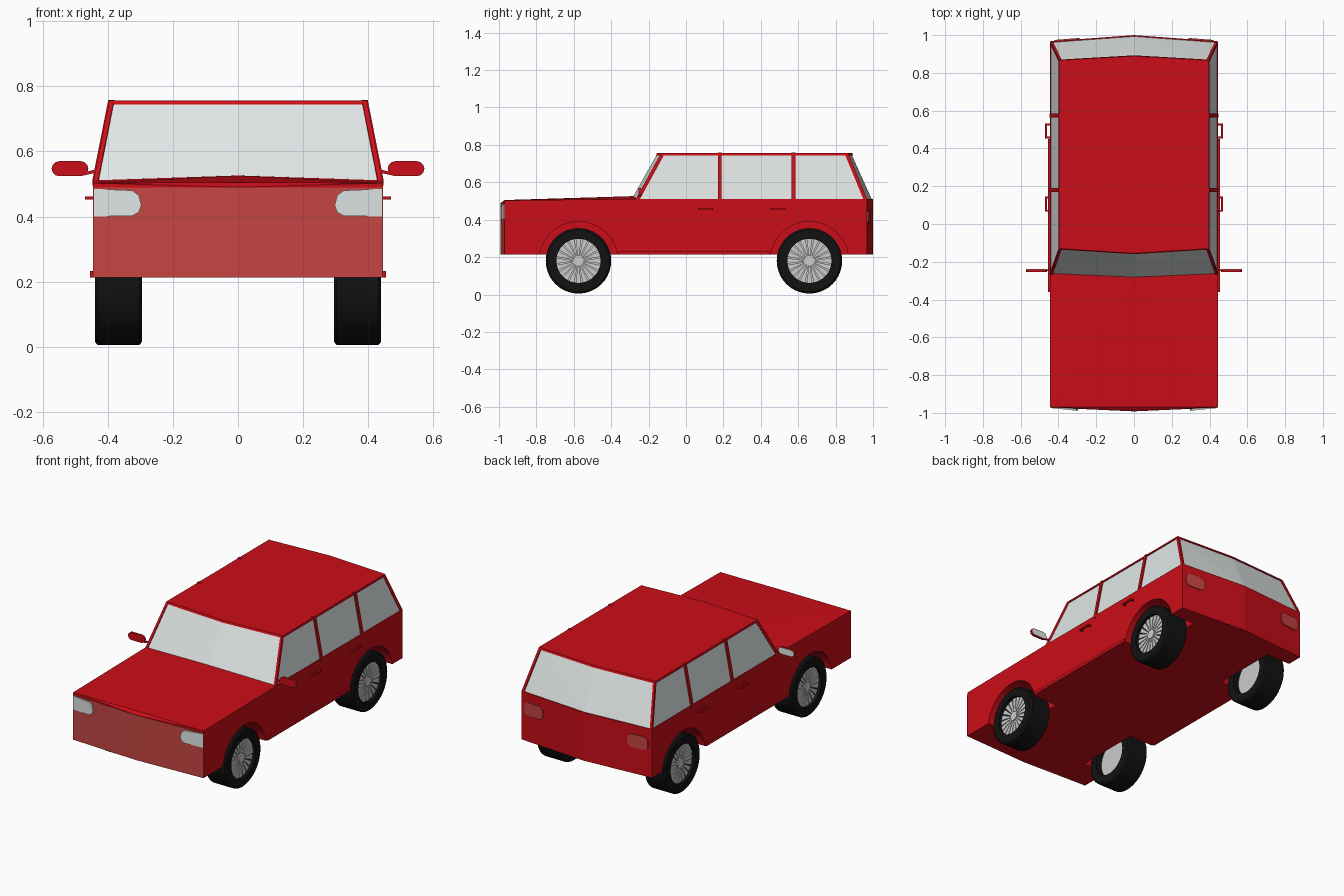
import bpy, bmesh, math
from mathutils import Vector
from itertools import product

if "Cube" in bpy.data.objects:
    bpy.data.objects.remove(bpy.data.objects["Cube"])


def material(name, rgb):
    m = bpy.data.materials.new(name)
    m.diffuse_color = (*rgb, 1)
    m.use_nodes = True
    m.node_tree.nodes["Principled BSDF"].inputs["Base Color"].default_value = m.diffuse_color
    return m


RED = material("red_paint", (0.6, 0.004, 0.009))
PALE = material("pale_red", (0.56, 0.06, 0.055))
GLASS = material("glass", (0.74, 0.79, 0.78))
RUBBER = material("rubber", (0.006, 0.006, 0.006))
METAL = material("metal", (0.7, 0.69, 0.67))


def add(name, bm, mat):
    bmesh.ops.recalc_face_normals(bm, faces=bm.faces)
    me = bpy.data.meshes.new(name)
    bm.to_mesh(me)
    bm.free()
    me.materials.append(mat)
    ob = bpy.data.objects.new(name, me)
    bpy.context.collection.objects.link(ob)
    return ob


def hull(name, pts, mat):
    """Convex solid around a few points."""
    bm = bmesh.new()
    for p in pts:
        bm.verts.new(p)
    res = bmesh.ops.convex_hull(bm, input=bm.verts)
    loose = {v for v in res["geom_interior"] + res["geom_unused"]
             if isinstance(v, bmesh.types.BMVert) and not v.link_faces}
    bmesh.ops.delete(bm, geom=list(loose), context='VERTS')
    bmesh.ops.dissolve_limit(bm, angle_limit=0.002, verts=bm.verts, edges=bm.edges)
    return add(name, bm, mat)


def bar(name, p, q, h, mat=RED):
    """Straight square bar of half thickness h."""
    corners = [Vector(c) * h for c in product((-1, 1), repeat=3)]
    return hull(name, [Vector(e) + c for e in (p, q) for c in corners], mat)


def box(name, xs, ys, zs, mat):
    return hull(name, list(product(xs, ys, zs)), mat)


def lathe(name, profile, y, z, mat, n=40):
    """Closed (x, radius) profile turned round an axle parallel to x."""
    bm = bmesh.new()
    rings = []
    for i in range(n):
        a = math.tau * i / n
        rings.append([bm.verts.new((x, y + r * math.cos(a), z + r * math.sin(a)))
                      for x, r in profile])
    k = len(profile)
    for i in range(n):
        a, b = rings[i], rings[(i + 1) % n]
        for j in range(k):
            bm.faces.new((a[j], a[(j + 1) % k], b[(j + 1) % k], b[j]))
    ob = add(name, bm, mat)
    bpy.ops.object.select_all(action='DESELECT')
    ob.select_set(True)
    bpy.context.view_layer.objects.active = ob
    bpy.ops.object.shade_smooth_by_angle(angle=math.radians(30))
    return ob


def disc(name, x0, x1, r, y, z, mat, n=40):
    ring = [(y + r * math.cos(math.tau * i / n), z + r * math.sin(math.tau * i / n))
            for i in range(n)]
    return hull(name, [(x, *p) for x in (x0, x1) for p in ring], mat)


def plan(z, w, yf, yfc, yr, yrc):
    """Six-point outline with pointed front and rear."""
    return [(-w, yf, z), (0, yfc, z), (w, yf, z), (w, yr, z), (0, yrc, z), (-w, yr, z)]


# lower body with a slightly crowned bonnet
W, BOT = 0.445, 0.213
body = hull("body", plan(BOT, W, -0.97, -0.99, 0.967, 1.0) + [
    (0, -0.99, 0.49), (0, -0.97, 0.505), (-W, -0.97, 0.503), (W, -0.97, 0.503),
    (-W, -0.27, 0.511), (W, -0.27, 0.511), (0, -0.28, 0.526),
    (-W, 0.967, 0.51), (W, 0.967, 0.51), (0, 1.0, 0.51)], RED)

# wheel wells
AXLES, ZW = (-0.575, 0.66), 0.18
for s in (1, -1):
    for y in AXLES:
        cut = disc("well_cutter", s * 0.28, s * 0.6, 0.21, y, ZW, RED)
        cut.hide_render = True
        cut.hide_viewport = True
        mod = body.modifiers.new("well", 'BOOLEAN')
        mod.operation = 'DIFFERENCE'
        mod.solver = 'EXACT'
        mod.object = cut

# pale front panel
hull("front_panel", [(x, y, z) for x, y in ((-W, -0.972), (0, -0.992), (W, -0.972))
                     for z in (BOT, 0.489)], PALE)

# cabin glass and roof
hull("cabin_glass", plan(0.505, 0.44, -0.265, -0.293, 0.963, 0.995)
     + plan(0.75, 0.392, -0.132, -0.155, 0.862, 0.885), GLASS)
hull("roof", plan(0.744, 0.399, -0.135, -0.16, 0.87, 0.893)
     + plan(0.756, 0.396, -0.13, -0.155, 0.866, 0.889), RED)

for s in (1, -1):
    # window pillars
    for nm, y0, y1, h in (("front_pillar", -0.26, -0.127, 0.007), ("middle_pillar", 0.18, 0.18, 0.01),
                          ("back_pillar", 0.575, 0.575, 0.01), ("rear_pillar", 0.96, 0.86, 0.007)):
        bar(nm, (s * 0.437, y0, 0.505), (s * 0.389, y1, 0.748), h)

    # headlamp and tail lamp
    head = [(0.443, 0.40), (0.325, 0.402), (0.305, 0.413), (0.297, 0.435),
            (0.305, 0.465), (0.325, 0.48), (0.443, 0.485)]
    hull("headlamp", [(s * x, -0.989 + (x - 0.297) * 0.1 + d, z)
                      for x, z in head for d in (0, 0.015)], GLASS)
    tail = [(0.355 + sx * 0.04 + 0.026 * math.cos(a), 0.415 + sz * 0.014 + 0.026 * math.sin(a))
            for sx, sz, a0 in ((1, 1, 0), (-1, 1, 1), (-1, -1, 2), (1, -1, 3))
            for a in ((a0 + t / 3) * math.pi / 2 for t in range(4))]
    hull("tail_lamp", [(s * x, 1.008 - x * 0.08 - d, z)
                       for x, z in tail for d in (0, 0.02)], PALE)

    # wing mirror: capsule shell, reflective face, arm
    for nm, r, y0, y1, mat in (("mirror_shell", 0.023, -0.253, -0.24, RED),
                               ("mirror_face", 0.019, -0.242, -0.238, GLASS)):
        hull(nm, [(s * (cx + r * math.cos(a)), y, 0.547 + r * math.sin(a))
                  for cx, a0 in ((0.55, -math.pi / 2), (0.483, math.pi / 2))
                  for a in (a0 + math.pi * t / 6 for t in range(7)) for y in (y0, y1)], mat)
    bar("mirror_arm", (s * 0.435, -0.246, 0.54), (s * 0.47, -0.246, 0.532), 0.004)

    # sill and door handles
    box("sill", (s * 0.43, s * 0.455), (-0.36, 0.45), (BOT, 0.232), RED)
    for y in (0.065, 0.452):
        bar("door_handle", (s * 0.465, y + 0.005, 0.457), (s * 0.465, y + 0.075, 0.457), 0.005)
        for e in (0.005, 0.075):
            bar("handle_mount", (s * 0.44, y + e, 0.457), (s * 0.465, y + e, 0.457), 0.005)

    # wheels
    for y in AXLES:
        lathe("tyre", [(s * x, r) for x, r in (
            (0.295, 0.118), (0.295, 0.165), (0.303, 0.175), (0.432, 0.175),
            (0.44, 0.165), (0.44, 0.118))], y, ZW, RUBBER)
        disc("rim_back", s * 0.335, s * 0.36, 0.119, y, ZW, METAL)
        disc("hub", s * 0.36, s * 0.428, 0.029, y, ZW, METAL, 20)
        for i in range(20):
            a = math.tau * i / 20
            ur, ut = (math.cos(a), math.sin(a)), (-math.sin(a), math.cos(a))
            hull("spoke", [(s * x, y + r * ur[0] + t * ut[0], ZW + r * ur[1] + t * ut[1])
                           for r, w in ((0.025, 0.003), (0.119, 0.015))
                           for t in (-w, w) for x in (0.405, 0.422)], METAL)
